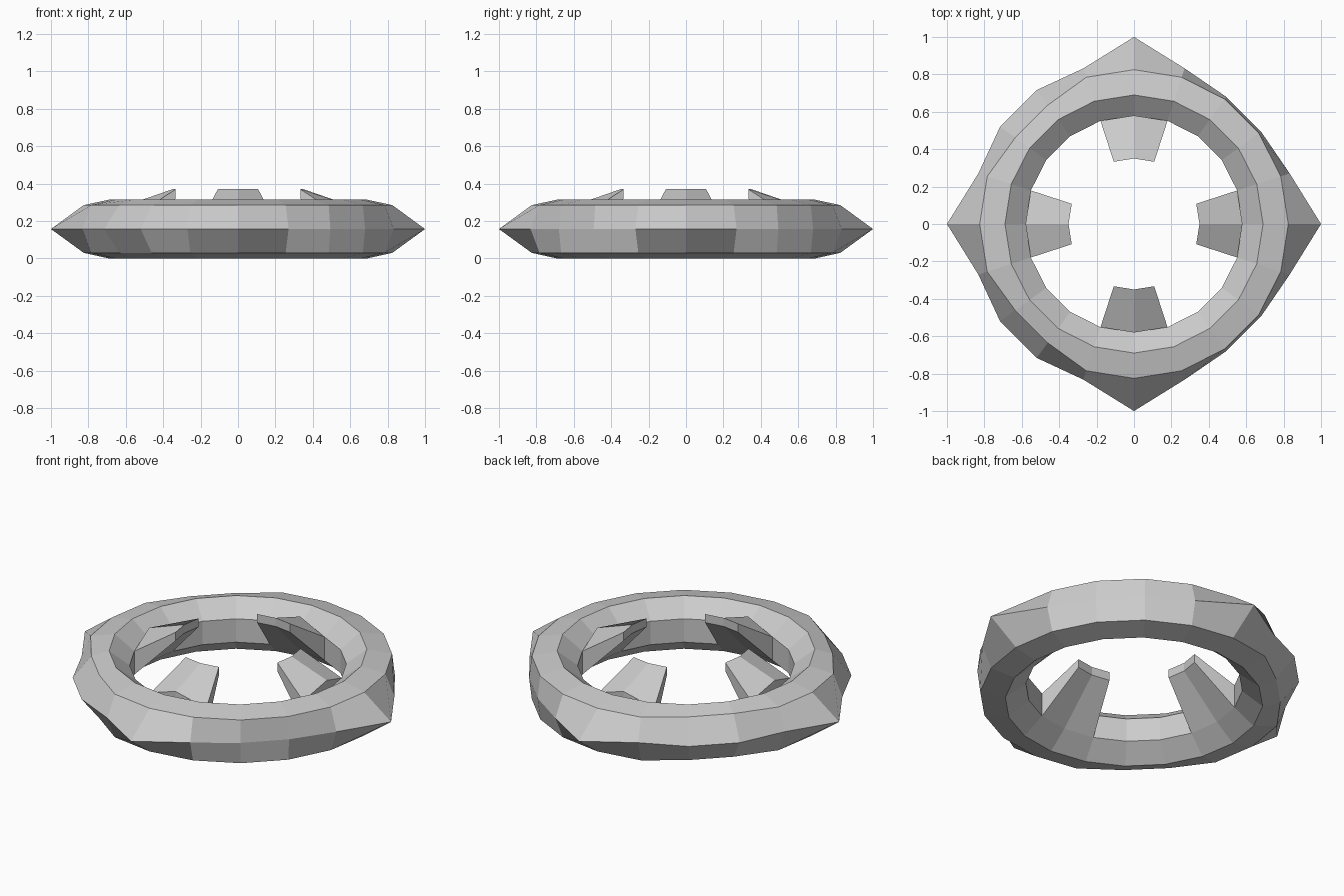
import bpy
import math

if "Cube" in bpy.data.objects:
    bpy.data.objects.remove(bpy.data.objects["Cube"])

SEG = 20


def point(r, k, z):
    a = 2 * math.pi * k / SEG
    return (r * math.cos(a), r * math.sin(a), z)


def build(name, verts, faces):
    mesh = bpy.data.meshes.new(name)
    mesh.from_pydata(verts, [], faces)
    mesh.update()
    obj = bpy.data.objects.new(name, mesh)
    bpy.context.collection.objects.link(obj)
    return obj


# Ring: a closed profile per segment, with the outer edge pulled into points
def profile(k):
    left_corner = k in (7, 8, 12, 13)
    if k % 5 == 0:
        tip = 1.0
    elif k % 5 in (1, 4):
        tip = 0.875
    else:
        tip = 0.84
    shoulder = 0.825
    if left_corner:
        tip, shoulder = 0.885, 0.785
    return [(0.58, 0.09), (0.69, 0.0), (shoulder, 0.03), (tip, 0.157),
            (shoulder, 0.285), (0.69, 0.314), (0.58, 0.228)]


verts, faces = [], []
N = 7
for k in range(SEG):
    verts += [point(r, k, z) for r, z in profile(k)]
    for i in range(N):
        j, m = (i + 1) % N, (k + 1) % SEG
        faces.append((k * N + i, m * N + i, m * N + j, k * N + j))
# The profile runs anticlockwise, so turn the faces outward
faces = [f[::-1] for f in faces]
build("ring", verts, [f[::-1] for f in faces])

# Prongs: tapered blocks growing inward and up from the inner wall
for n, side in enumerate(("right", "back", "left", "front")):
    verts = []
    for d in (-1, 0, 1):
        k = n * 5 + d
        ridge = 0.29 if d == 0 else 0.228
        verts += [point(0.58, k, 0.09), point(0.58, k, ridge),
                  point(0.35, k, 0.37), point(0.35, k, 0.32)]
    faces = [(0, 1, 2, 3), (11, 10, 9, 8)]
    for s in (0, 4):
        for i in range(4):
            j = (i + 1) % 4
            faces.append((s + j, s + i, s + 4 + i, s + 4 + j))
    prong = build("prong_" + side, verts, faces)

# Consistent outward normals
import bmesh
for obj in bpy.context.collection.objects:
    bm = bmesh.new()
    bm.from_mesh(obj.data)
    bmesh.ops.recalc_face_normals(bm, faces=bm.faces)
    bm.to_mesh(obj.data)
    bm.free()
